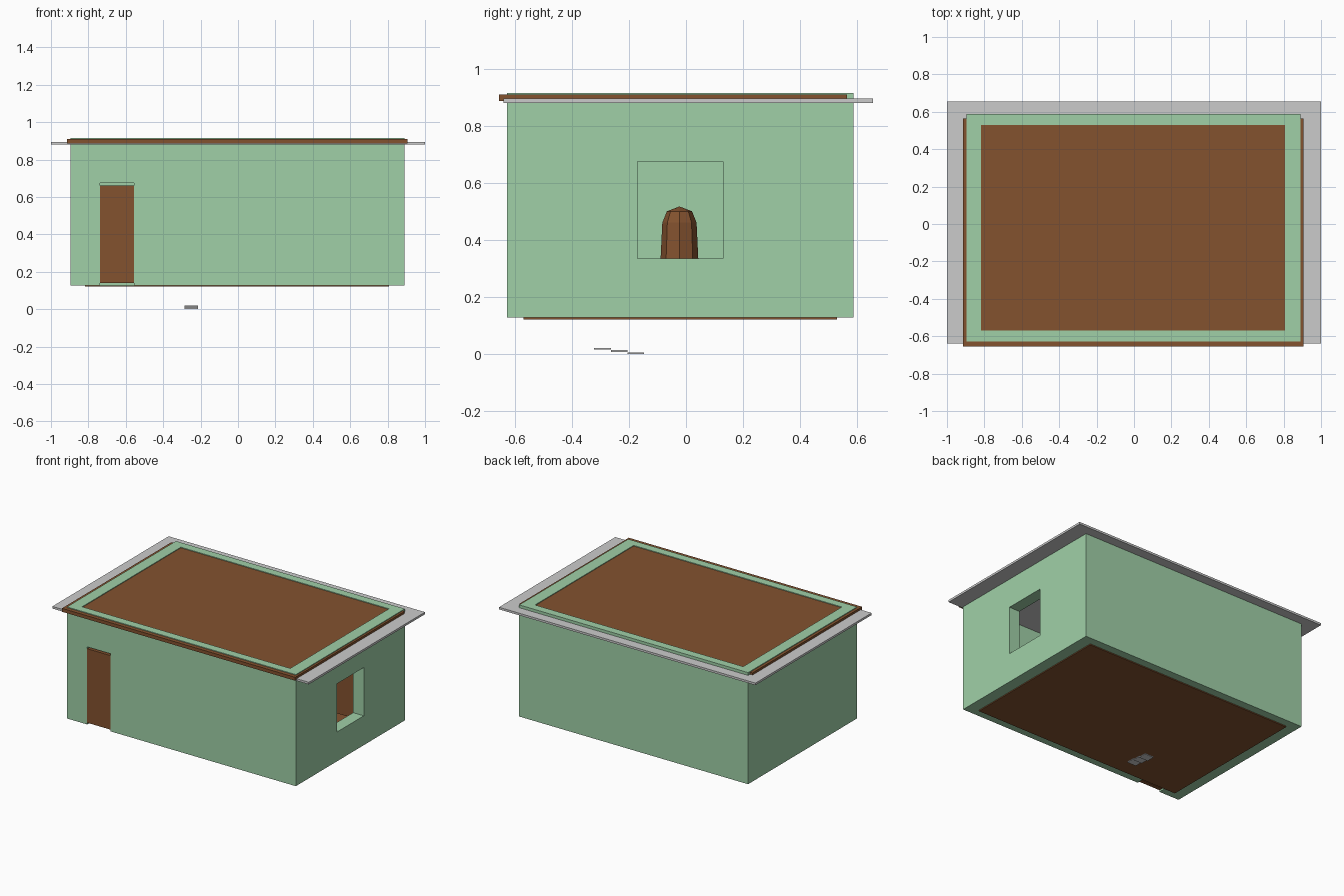
import bpy, bmesh, math

if "Cube" in bpy.data.objects:
    bpy.data.objects.remove(bpy.data.objects["Cube"])


def material(name, rgb):
    m = bpy.data.materials.new(name)
    m.diffuse_color = (*rgb, 1)
    m.use_nodes = True
    m.node_tree.nodes["Principled BSDF"].inputs["Base Color"].default_value = m.diffuse_color
    return m


GREEN = material("green_paint", (0.35, 0.63, 0.39))
BROWN = material("brown_wood", (0.23, 0.085, 0.028))


def box(name, x, y, z, mat=None):
    """Box from (min, max) ranges on each axis."""
    bm = bmesh.new()
    bmesh.ops.create_cube(bm, size=1)
    for v in bm.verts:
        v.co = [r[0] if c < 0 else r[1] for c, r in zip(v.co, (x, y, z))]
    return finish(name, bm, mat)


def finish(name, bm, mat):
    bmesh.ops.recalc_face_normals(bm, faces=bm.faces)
    me = bpy.data.meshes.new(name)
    bm.to_mesh(me)
    bm.free()
    ob = bpy.data.objects.new(name, me)
    bpy.context.collection.objects.link(ob)
    if mat:
        me.materials.append(mat)
    return ob


def cut(target, x, y, z):
    cutter = box("cutter", x, y, z, GREEN)
    cutter.hide_render = True
    mod = target.modifiers.new("cut", 'BOOLEAN')
    mod.operation = 'DIFFERENCE'
    mod.solver = 'EXACT'
    mod.object = cutter
    bpy.context.view_layer.objects.active = target
    bpy.ops.object.modifier_apply(modifier=mod.name)
    bpy.data.objects.remove(cutter)


# Walls: open shell with a doorway and one side window
walls = box("walls", (-0.895, 0.89), (-0.627, 0.587), (0.128, 0.915), GREEN)
cut(walls, (-0.817, 0.807), (-0.57, 0.53), (0, 1.1))
cut(walls, (-0.737, -0.557), (-0.7, -0.5), (0, 0.675))
cut(walls, (0.7, 1.0), (-0.17, 0.13), (0.335, 0.675))

# Floor, door and the two roof slabs
box("floor", (-0.817, 0.807), (-0.57, 0.53), (0.121, 0.128), BROWN)
box("door", (-0.737, -0.557), (-0.627, -0.6), (0.14, 0.662), BROWN)
box("roof_overhang", (-1, 1), (-0.64, 0.655), (0.88, 0.895))
box("roof_panel", (-0.915, 0.905), (-0.655, 0.565), (0.886, 0.91), BROWN)

# Entrance steps
for i in range(3):
    y = -0.205 - 0.0585 * i
    z = 0.0075 * i
    box("step", (-0.285, -0.215), (y, y + 0.0585), (z, z + 0.006))

# Cabinet in the back corner, seen through the window
box("cabinet", (0.4, 0.8), (0.3, 0.52), (0.2, 0.66), BROWN)

# Faceted domed stove inside the room
bm = bmesh.new()
rings = []
for r, z in ((0.066, 0.128), (0.066, 0.335), (0.06, 0.46), (0.044, 0.5)):
    rings.append([bm.verts.new((r * math.cos(a), -0.023 + r * math.sin(a), z))
                  for a in (math.tau * k / 8 for k in range(8))])
tip = bm.verts.new((0, -0.023, 0.517))
for lo, hi in zip(rings, rings[1:]):
    for k in range(8):
        n = (k + 1) % 8
        bm.faces.new((lo[k], lo[n], hi[n], hi[k]))
for k in range(8):
    bm.faces.new((rings[-1][k], rings[-1][(k + 1) % 8], tip))
bm.faces.new(rings[0])
finish("domed_stove", bm, BROWN)
